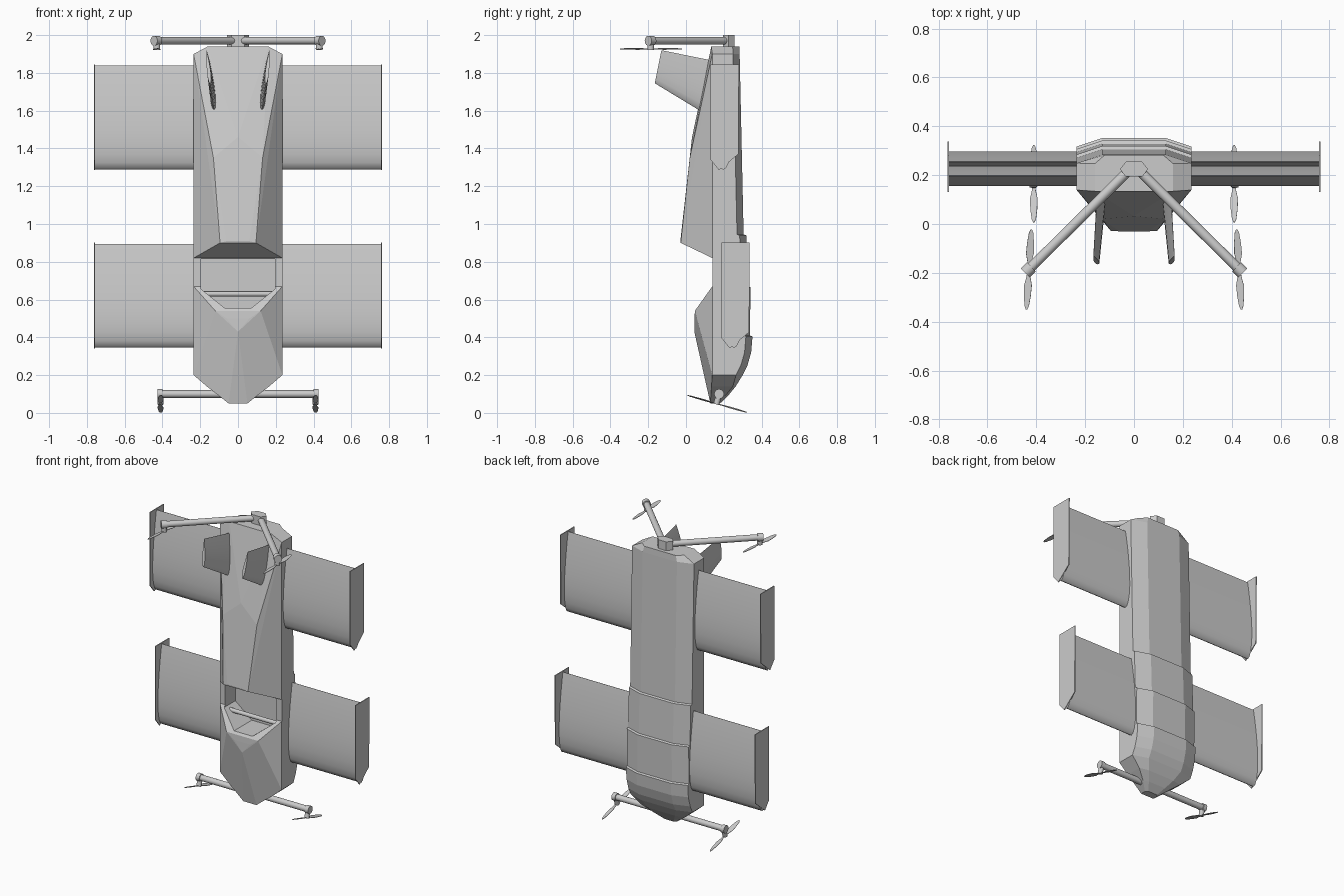
import bpy, bmesh, math
from mathutils import Vector, Matrix

if "Cube" in bpy.data.objects:
    bpy.data.objects.remove(bpy.data.objects["Cube"])


def finish(name, bm, smooth=False):
    bmesh.ops.recalc_face_normals(bm, faces=bm.faces)
    me = bpy.data.meshes.new(name)
    bm.to_mesh(me)
    bm.free()
    ob = bpy.data.objects.new(name, me)
    bpy.context.collection.objects.link(ob)
    if smooth:
        bpy.ops.object.select_all(action='DESELECT')
        ob.select_set(True)
        bpy.context.view_layer.objects.active = ob
        bpy.ops.object.shade_smooth_by_angle(angle=math.radians(35))
    return ob


def loft(name, rings, smooth=False):
    bm = bmesh.new()
    vs = [[bm.verts.new(p) for p in r] for r in rings]
    n = len(vs[0])
    for a, b in zip(vs, vs[1:]):
        for i in range(n):
            bm.faces.new((a[i], a[(i + 1) % n], b[(i + 1) % n], b[i]))
    bm.faces.new(vs[0])
    bm.faces.new(vs[-1])
    return finish(name, bm, smooth)


def hull(name, half_points):
    # half-side points are mirrored across x = 0
    bm = bmesh.new()
    for x, y, z in half_points:
        for s in ((1, -1) if x else (1,)):
            bm.verts.new((s * x, y, z))
    res = bmesh.ops.convex_hull(bm, input=bm.verts)
    loose = [v for v in bm.verts if not v.link_faces]
    bmesh.ops.delete(bm, geom=loose, context='VERTS')
    bmesh.ops.dissolve_limit(bm, angle_limit=0.01, verts=bm.verts, edges=bm.edges)
    return finish(name, bm)


def rod(name, a, b, r, sides=20):
    a, b = Vector(a), Vector(b)
    bm = bmesh.new()
    bmesh.ops.create_cone(bm, cap_ends=True, segments=sides, radius1=r, radius2=r,
                          depth=(b - a).length)
    rot = (b - a).to_track_quat('Z', 'Y').to_matrix().to_4x4()
    bm.transform(Matrix.Translation((a + b) / 2) @ rot)
    return finish(name, bm, True)


# Main body: sections of z, half width, front y, centre back y, back half width
sections = [
    (1.94, .16, .135, .282, .12), (1.90, .235, .14, .284, .13),
    (.945, .235, .14, .305, .13), (.94, .235, .14, .319, .13),
    (.67, .235, .14, .328, .13), (.665, .235, .14, .342, .13),
    (.41, .235, .14, .338, .13), (.405, .235, .14, .352, .13),
    (.32, .235, .14, .345, .13), (.25, .235, .14, .325, .13),
    (.20, .235, .14, .30, .13), (.14, .165, .136, .263, .10),
    (.09, .10, .132, .222, .065), (.05, .05, .13, .18, .035)]
rings = []
for z, w, f, b, c in sections:
    s = b - (.035 if z > .15 else .015)
    rings.append([(-w, f, z), (w, f, z), (w, s, z), (c, b, z), (-c, b, z), (-w, s, z)])
body = loft("main_body", rings)

# Faceted hood and nose on the front
hull("hood", [(.16, .134, 1.94), (.16, .15, 1.94), (.235, .139, 1.90), (.235, .15, 1.90),
              (0, .032, 1.46), (.13, .02, 1.35), (.095, -.028, .9), (.06, -.03, .91),
              (.235, .139, .82), (.235, .15, .82)])
nose = hull("nose", [(.235, .139, .67), (.235, .15, .665), (.12, .047, .54), (.06, .045, .5),
                     (0, .044, .43), (.235, .139, .2), (.235, .15, .2),
                     (.05, .129, .05), (.05, .15, .05)])

# Cockpit opening
outline = [(-.195, .815), (-.195, .655), (-.07, .555), (.07, .555), (.195, .655), (.195, .815)]
cutter = loft("cockpit_cutter", [[(x, y, z) for x, z in outline] for y in (-.1, .25)])
cutter.hide_render = True
for ob in (body, nose):
    m = ob.modifiers.new("cockpit", 'BOOLEAN')
    m.object = cutter
    m.operation = 'DIFFERENCE'
    m.solver = 'EXACT'
    bpy.context.view_layer.objects.active = ob
    bpy.ops.object.modifier_apply(modifier=m.name)
bpy.data.objects.remove(cutter)
rod("cockpit_bar", (-.2, .17, .63), (.2, .17, .63), .014)


def airfoil(chord, thick, n=12):
    # (offset across, distance from leading edge)
    def half(t):
        return thick * 5 * (.2969 * math.sqrt(t) - .126 * t - .3516 * t * t
                            + .2843 * t ** 3 - .1015 * t ** 4)
    ts = [(1 - math.cos(math.pi * i / n)) / 2 for i in range(n + 1)]
    return ([(half(t), t * chord) for t in reversed(ts)] +
            [(-half(t), t * chord) for t in ts[1:]])


# Wings with end plates
plate = [(-.07, .56), (.08, .56), (.077, .085), (-.025, 0), (-.07, .055)]
for label, y0, z0 in (("upper", .20, 1.285), ("lower", .257, .342)):
    for side, s in (("right", 1), ("left", -1)):
        prof = airfoil(.55, .085)
        loft(f"{label}_wing_{side}",
             [[(s * x, y0 - .003 + a, z0 + .003 + c) for a, c in prof] for x in (.2, .759)], True)
        loft(f"{label}_end_plate_{side}",
             [[(s * x, y0 + a, z0 + c) for a, c in plate] for x in (.757, .763)])

# Tail fins: root low on the hood, swept tip forward
for side, s in (("right", 1), ("left", -1)):
    fin = []
    for lo, hi, th in (((.125, .09, 1.59), (.150, .14, 1.865), .030),
                       ((.148, -.165, 1.745), (.166, -.13, 1.92), .020)):
        lo, hi = Vector(lo), Vector(hi)
        ring = []
        for a, c in airfoil(1, th, 8):
            p = lo.lerp(hi, c)
            ring.append((s * (p.x + a), p.y, p.z))
        fin.append(ring)
    loft(f"tail_fin_{side}", fin, True)


def propeller(name, centre, tilt, twist):
    half = [(.0, .006), (.03, .008), (.065, .016), (.11, .014), (.15, .009), (.164, .003)]
    bm = bmesh.new()
    for turn in (0, math.pi):
        pitch = Matrix.Rotation(turn + twist, 4, 'Z') @ Matrix.Rotation(.2, 4, 'Y')
        pts = [(w, y) for y, w in half] + [(-w, y) for y, w in reversed(half)]
        top = [bm.verts.new(pitch @ Vector((x, y, .0015))) for x, y in pts]
        low = [bm.verts.new(pitch @ Vector((x, y, -.0015))) for x, y in pts]
        bm.faces.new(top)
        bm.faces.new(low[::-1])
        for i in range(len(pts)):
            j = (i + 1) % len(pts)
            bm.faces.new((top[i], low[i], low[j], top[j]))
    bm.transform(Matrix.Translation(centre) @ Matrix.Rotation(tilt, 4, 'X'))
    return finish(name, bm)


# Rotor arms, motors and propellers
hub = [(-.03, .258), (.03, .258), (.058, .225), (.035, .195), (-.035, .195), (-.058, .225)]
loft("arm_hub", [[(x, y, z) for x, y in hub] for z in (1.93, 2.0)])
tilt = math.radians(-16)
down = Vector((0, math.sin(tilt), -math.cos(tilt)))
rod("nose_arm", (-.42, .175, .1), (.42, .175, .1), .02)
for side, s in (("right", 1), ("left", -1)):
    a, b = Vector((s * .03, .21, 1.97)), Vector((s * .445, -.2, 1.97))
    rod(f"tail_arm_{side}", a, b, .02)
    rod(f"tail_arm_sleeve_{side}", b.lerp(a, .06), b, .026)
    rod(f"tail_motor_{side}", (s * .43, -.187, 1.96), (s * .43, -.187, 1.922), .018)
    propeller(f"tail_propeller_{side}", Vector((s * .43, -.186, 1.927)), 0, s * .06)
    rod(f"nose_arm_sleeve_{side}", (s * .4, .175, .1), (s * .427, .175, .1), .026)
    c = Vector((s * .41, .175, .095))
    rod(f"nose_motor_{side}", c, c + down * .052, .016)
    propeller(f"nose_propeller_{side}", Vector((s * .41, .165, .048)), tilt, 0)
